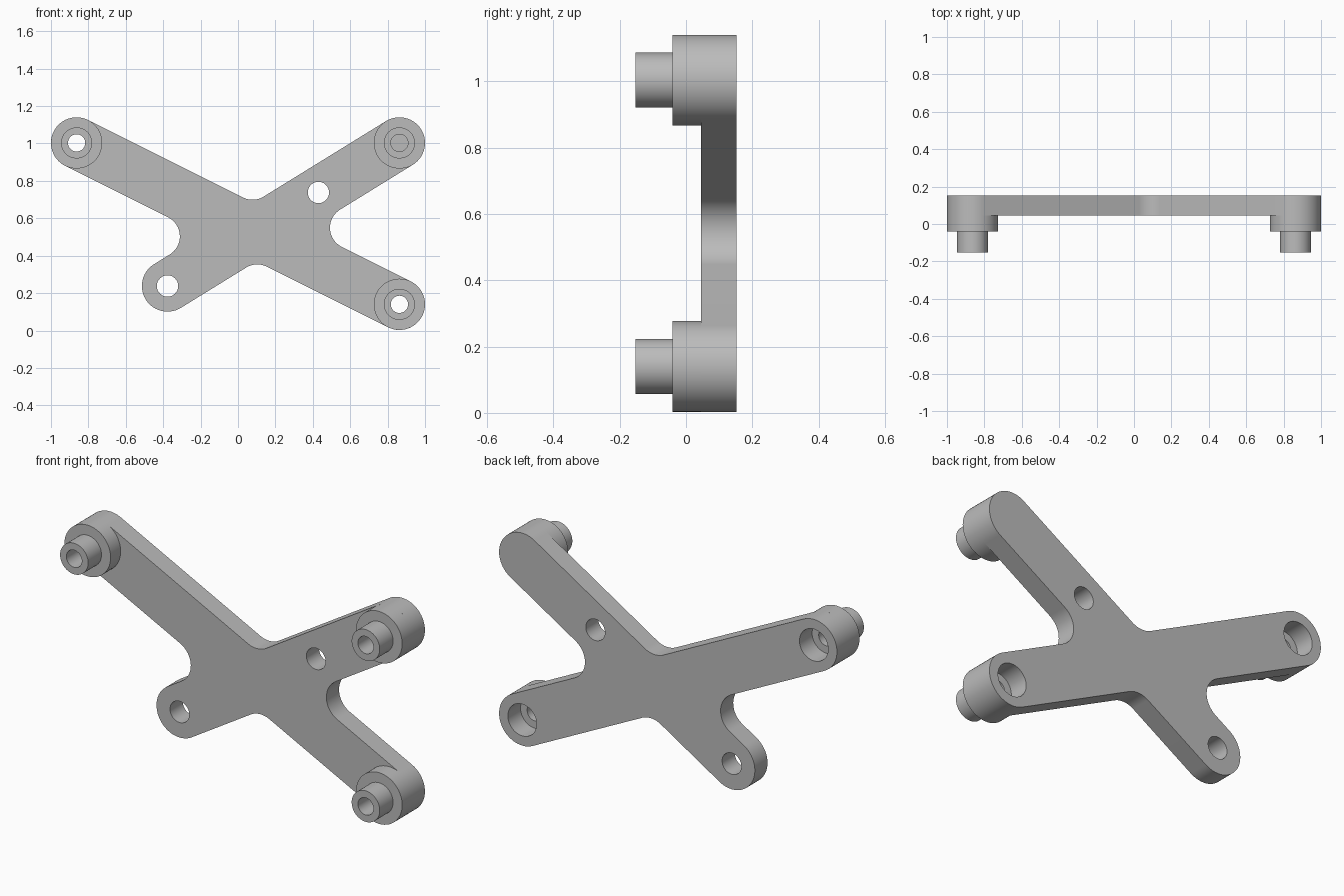
import bpy, bmesh, math
from mathutils import Vector

cube = bpy.data.objects.get("Cube")
if cube:
    bpy.data.objects.remove(cube, do_unlink=True)

grey = bpy.data.materials.new("plain grey")
grey.use_nodes = True
grey.diffuse_color = (0.5, 0.5, 0.5, 1)
grey.node_tree.nodes["Principled BSDF"].inputs["Base Color"].default_value = (0.5, 0.5, 0.5, 1)

R, FILLET = 0.137, 0.114          # arm half width, inner corner radius
PEG, BORE, HOLE, RECESS = 0.083, 0.046, 0.057, 0.085
PEG_TIP, BOSS_FRONT, PLATE_FRONT, PLATE_BACK = -0.153, -0.04, 0.045, 0.152

# Arm ends, as x and z
upper_right = Vector((-0.863, 1.003))
upper_left = Vector((0.863, 1.003))
lower_left = Vector((0.863, 0.14))
lower_right = Vector((-0.377, 0.238))


def arc(centre, radius, start, sweep, steps):
    return [centre + radius * Vector((math.cos(start + sweep * i / steps),
                                      math.sin(start + sweep * i / steps)))
            for i in range(steps + 1)]


def circle(centre, radius, steps=48):
    return arc(centre, radius, 0, math.tau, steps)[:-1]


def finish(obj):
    obj.data.materials.clear()
    obj.data.materials.append(grey)
    bpy.ops.object.select_all(action="DESELECT")
    obj.select_set(True)
    bpy.context.view_layer.objects.active = obj
    bpy.ops.object.shade_smooth_by_angle(angle=math.radians(30))


def plate_outline():
    """Rounded arm ends joined by filleted inner corners, counterclockwise."""
    a = lower_left - upper_right
    b = upper_left - lower_right
    t = (lower_right - upper_right).cross(b) / a.cross(b)
    hub = upper_right + a * t
    ends = [upper_left, upper_right, lower_right, lower_left]
    points = []
    for i, end in enumerate(ends):
        u = (end - hub).normalized()
        v = (ends[(i + 1) % 4] - hub).normalized()
        angle = math.atan2(u.y, u.x)
        between = math.acos(u.dot(v))
        points += arc(end, R, angle - math.pi / 2, math.pi, 28)
        corner = hub + (u + v) * (R + FILLET) / math.sin(between)
        points += arc(corner, FILLET, angle - math.pi / 2, between - math.pi, 16)
    return points


# Cross plate with its through holes and rear recesses
curve = bpy.data.curves.new("cross_plate", "CURVE")
curve.dimensions = "2D"
curve.fill_mode = "BOTH"
curve.extrude = (PLATE_BACK - PLATE_FRONT) / 2
loops = [plate_outline(),
         circle(lower_right, HOLE), circle(Vector((0.43, 0.738)), HOLE),
         circle(upper_right, RECESS), circle(lower_left, RECESS)]
for loop in loops:
    spline = curve.splines.new("POLY")
    spline.points.add(len(loop) - 1)
    for point, p in zip(spline.points, loop):
        point.co = (p.x, p.y, 0, 1)
    spline.use_cyclic_u = True
plate = bpy.data.objects.new("cross_plate", curve)
plate.location.y = (PLATE_FRONT + PLATE_BACK) / 2
plate.rotation_euler.x = math.pi / 2
bpy.context.collection.objects.link(plate)
bpy.ops.object.select_all(action="DESELECT")
plate.select_set(True)
bpy.context.view_layer.objects.active = plate
bpy.ops.object.convert(target="MESH")
plate = bpy.context.object
bm = bmesh.new()
bm.from_mesh(plate.data)
bmesh.ops.remove_doubles(bm, verts=bm.verts, dist=0.0001)
bmesh.ops.recalc_face_normals(bm, faces=bm.faces)
bm.to_mesh(plate.data)
bm.free()
finish(plate)


def stepped_boss(name, centre, blind):
    """Turned boss with a hollow peg on its front."""
    profile = [(BORE, PLATE_FRONT), (BORE, PEG_TIP), (PEG, PEG_TIP),
               (PEG, BOSS_FRONT), (R, BOSS_FRONT), (R, PLATE_FRONT)]
    bm = bmesh.new()
    rings = [[bm.verts.new((p.x, y, p.y)) for p in circle(centre, radius, 56)]
             for radius, y in profile]
    for ring, following in zip(rings, rings[1:] + rings[:1]):
        for i in range(len(ring)):
            j = (i + 1) % len(ring)
            bm.faces.new((ring[i], ring[j], following[j], following[i]))
    bmesh.ops.recalc_face_normals(bm, faces=bm.faces)
    if blind:
        # The plate closes a blind bore, so the hidden rear ring goes
        rear = [f for f in bm.faces if all(v in rings[0] + rings[-1] for v in f.verts)]
        bmesh.ops.delete(bm, geom=rear, context="FACES_ONLY")
    mesh = bpy.data.meshes.new(name)
    bm.to_mesh(mesh)
    bm.free()
    obj = bpy.data.objects.new(name, mesh)
    bpy.context.collection.objects.link(obj)
    finish(obj)


stepped_boss("upper_right_boss", upper_right, False)
stepped_boss("upper_left_boss", upper_left, True)
stepped_boss("lower_left_boss", lower_left, False)
